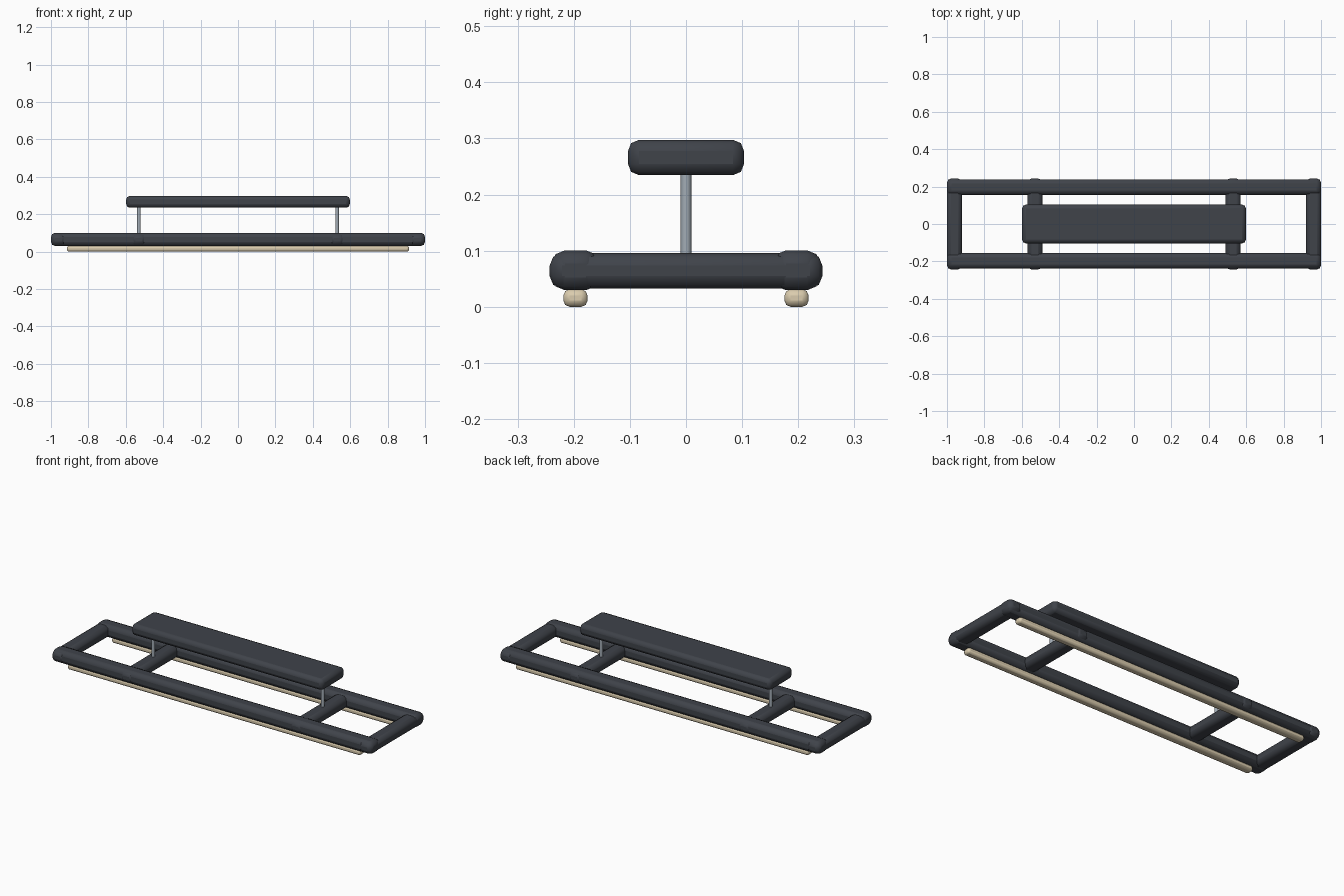
import bpy

if "Cube" in bpy.data.objects:
    bpy.data.objects.remove(bpy.data.objects["Cube"])


def material(name, color):
    m = bpy.data.materials.new(name)
    m.diffuse_color = (*color, 1)
    m.use_nodes = True
    m.node_tree.nodes["Principled BSDF"].inputs["Base Color"].default_value = m.diffuse_color
    return m


dark = material("dark_padding", (0.05, 0.056, 0.068))
steel = material("steel", (0.36, 0.41, 0.46))
cream = material("cream_runner", (0.70, 0.60, 0.42))


def finish(ob, name, mat, bevel, segments=2):
    ob.name = name
    ob.data.materials.append(mat)
    b = ob.modifiers.new("rounded_edges", 'BEVEL')
    b.width = bevel
    b.segments = segments
    b.limit_method = 'ANGLE'
    b.angle_limit = 0.8
    bpy.ops.object.shade_smooth_by_angle()
    return ob


def bar(name, center, size, mat, bevel, segments=2):
    bpy.ops.mesh.primitive_cube_add(size=1, location=center)
    ob = bpy.context.object
    ob.scale = size
    bpy.ops.object.transform_apply(location=False, rotation=False, scale=True)
    return finish(ob, name, mat, bevel, segments)


for side, s in (("left", -1), ("right", 1)):
    # end and inner cross bars
    bar(f"{side}_end_bar", (s * 0.96, 0, 0.064), (0.08, 0.486, 0.063), dark, 0.022)
    bar(f"{side}_cross_bar", (s * 0.53, 0, 0.064), (0.08, 0.486, 0.063), dark, 0.022)
    # upright posts
    bpy.ops.mesh.primitive_cylinder_add(vertices=16, radius=0.0095, depth=0.16,
                                        location=(s * 0.53, 0, 0.165))
    finish(bpy.context.object, f"{side}_post", steel, 0.003)

for side, s in (("front", -1), ("back", 1)):
    # long rails and the runners beneath them
    bar(f"{side}_rail", (0, s * 0.197, 0.065), (2.0, 0.084, 0.071), dark, 0.023)
    bar(f"{side}_runner", (0, s * 0.197, 0.0155), (1.83, 0.043, 0.031), cream, 0.011)

# raised top pad
bar("top_pad", (0, 0, 0.266), (1.196, 0.207, 0.063), dark, 0.02)
